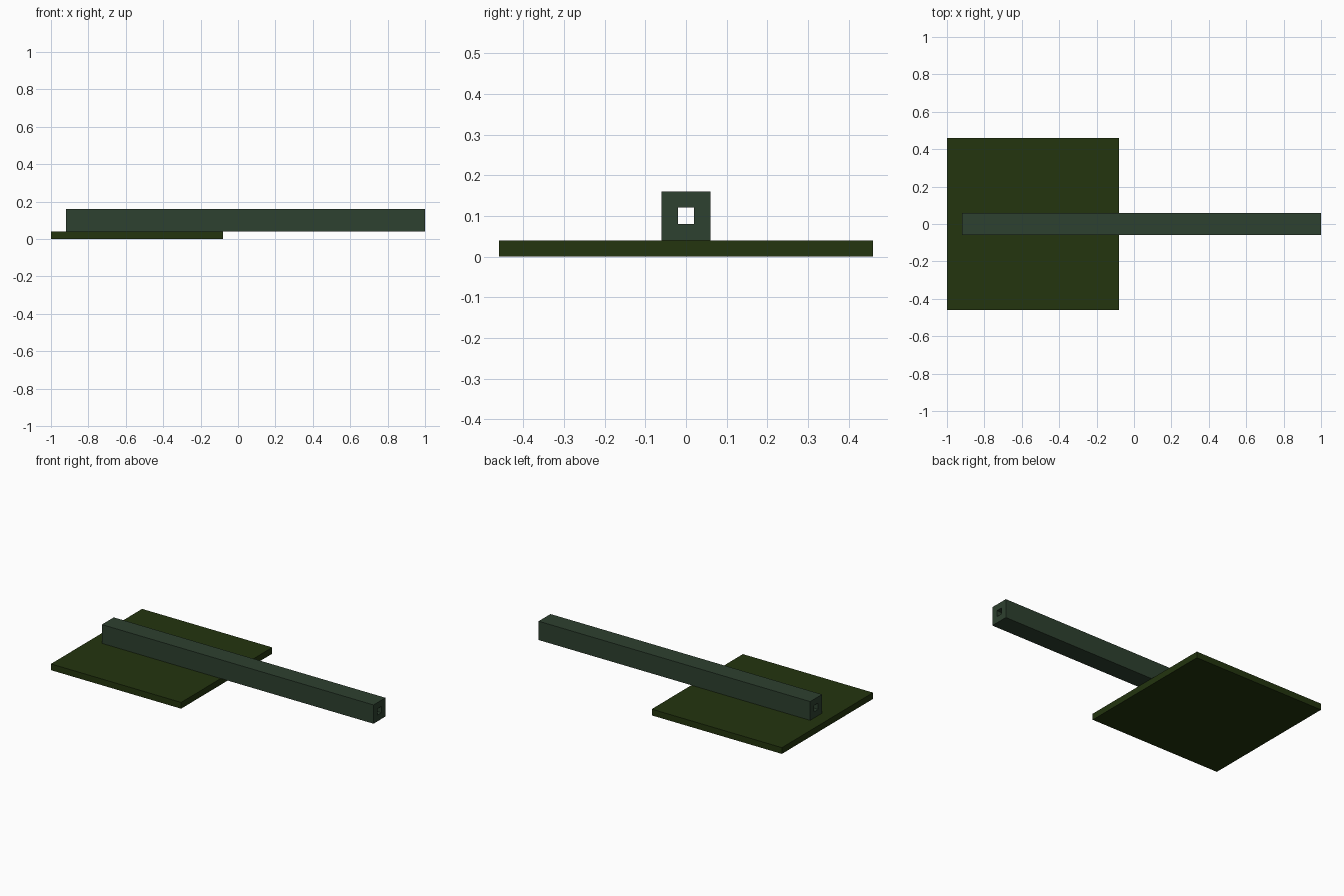
import bpy, bmesh

cube = bpy.data.objects.get("Cube")
if cube:
    bpy.data.objects.remove(cube, do_unlink=True)


def material(name, rgb):
    m = bpy.data.materials.new(name)
    m.use_nodes = True
    color = (*rgb, 1.0)
    m.diffuse_color = color
    bsdf = m.node_tree.nodes["Principled BSDF"]
    bsdf.inputs["Base Color"].default_value = color
    bsdf.inputs["Roughness"].default_value = 0.8
    return m


def add_object(name, bm, mat):
    bmesh.ops.recalc_face_normals(bm, faces=bm.faces)
    mesh = bpy.data.meshes.new(name)
    bm.to_mesh(mesh)
    bm.free()
    mesh.materials.append(mat)
    obj = bpy.data.objects.new(name, mesh)
    bpy.context.collection.objects.link(obj)
    return obj


def square_ring(bm, x, half, z):
    corners = ((-1, -1), (1, -1), (1, 1), (-1, 1))
    return [bm.verts.new((x, half * a, z + half * b)) for a, b in corners]


dark_olive = material("dark olive", (0.017, 0.035, 0.0045))
grey_green = material("grey green", (0.027, 0.052, 0.029))

# Flat square plate
bm = bmesh.new()
bmesh.ops.create_cube(bm, size=1)
bmesh.ops.scale(bm, vec=(0.92, 0.92, 0.04), verts=bm.verts)
bmesh.ops.translate(bm, vec=(-0.54, 0, 0.02), verts=bm.verts)
add_object("base_plate", bm, dark_olive)

# Square bar with a square bore running its full length
bm = bmesh.new()
rings = [square_ring(bm, x, half, 0.10)
         for x, half in ((-0.92, 0.06), (1.0, 0.06), (1.0, 0.02), (-0.92, 0.02))]
for k in range(4):
    a, b = rings[k], rings[(k + 1) % 4]
    for i in range(4):
        j = (i + 1) % 4
        bm.faces.new((a[i], a[j], b[j], b[i]))
add_object("hollow_bar", bm, grey_green)
